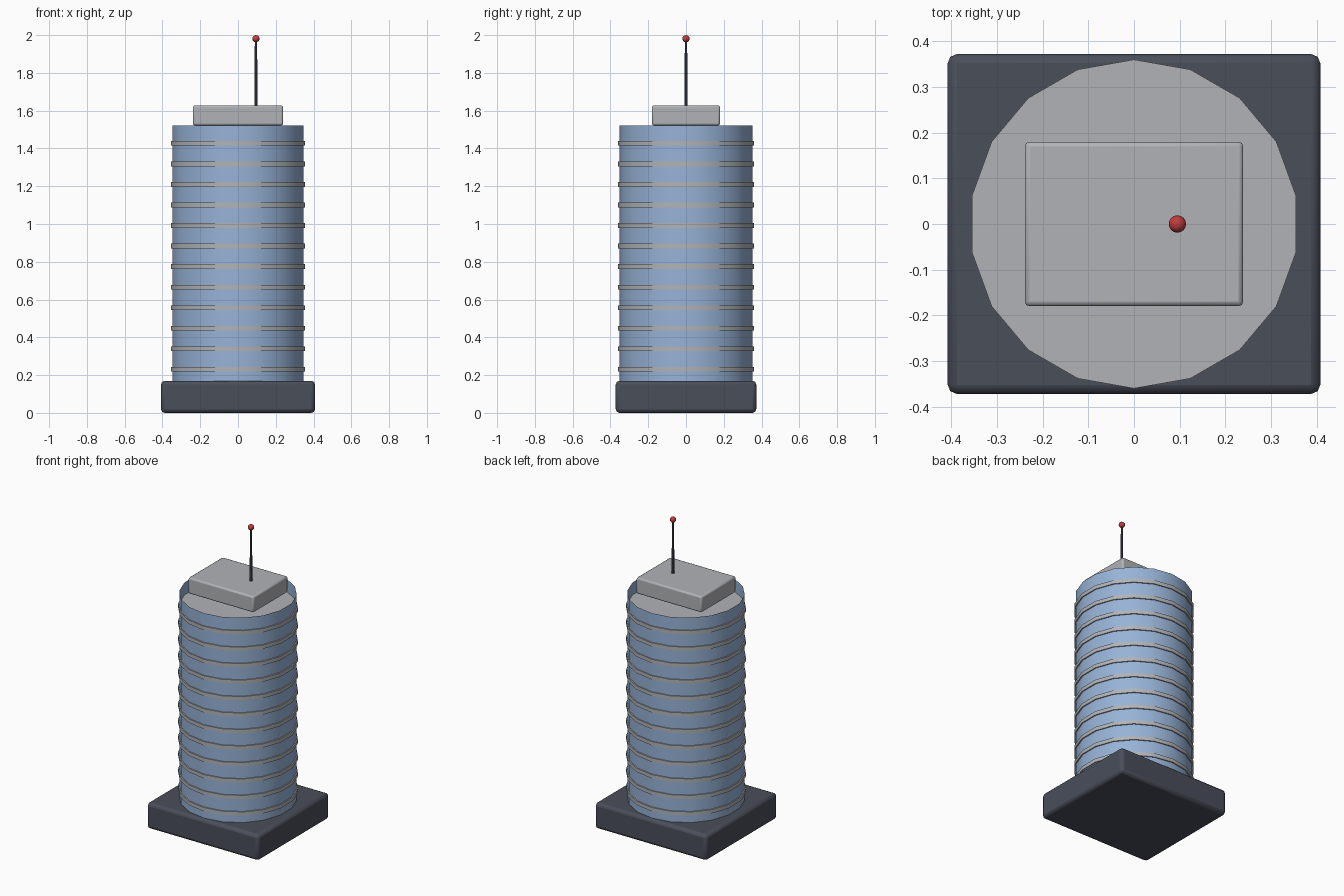
import bpy

cube = bpy.data.objects.get("Cube")
if cube:
    bpy.data.objects.remove(cube, do_unlink=True)


def material(name, rgb):
    mat = bpy.data.materials.new(name)
    mat.use_nodes = True
    colour = (*rgb, 1)
    mat.diffuse_color = colour
    mat.node_tree.nodes["Principled BSDF"].inputs["Base Color"].default_value = colour
    return mat


GLASS = material("blue_glass", (0.31, 0.45, 0.68))
CONCRETE = material("light_grey", (0.44, 0.45, 0.47))
DARK = material("dark_slate", (0.068, 0.077, 0.102))
RED = material("beacon_red", (0.55, 0.045, 0.045))


def finish(name, mat):
    obj = bpy.context.object
    obj.name = name
    obj.data.materials.append(mat)
    bpy.ops.object.shade_smooth_by_angle()
    return obj


def rounded_box(name, size, bottom, bevel, mat):
    bpy.ops.mesh.primitive_cube_add(size=1, location=(0, 0, bottom + size[2] / 2))
    bpy.context.object.scale = size
    bpy.ops.object.transform_apply(location=False, rotation=False, scale=True)
    obj = finish(name, mat)
    mod = obj.modifiers.new("rounded_edges", "BEVEL")
    mod.width = bevel
    mod.segments = 2
    return obj


def drum(name, radius, bottom, top, sides, mat, fill="NGON", tip=None):
    bpy.ops.mesh.primitive_cone_add(
        vertices=sides, radius1=radius, radius2=radius if tip is None else tip,
        depth=top - bottom, end_fill_type=fill, location=(0, 0, (bottom + top) / 2))
    return finish(name, mat)


FLOORS, SIDES = 14, 18
TOP = 1.522
STOREY = TOP / FLOORS
SLAB_R = 0.36

# Base block
rounded_box("base", (0.816, 0.744, 0.17), 0, 0.02, DARK)

# Open glass shell, rising past the top slab as a parapet
drum("glass_wall", SLAB_R * 0.98, 0.002, TOP, SIDES, GLASS, fill="NOTHING")

# Floor slabs, slightly wider than the glass
for i in range(FLOORS):
    z = i * STOREY + 0.001
    drum(f"floor_slab_{i + 1}", SLAB_R, z, z + 0.025, SIDES, CONCRETE)

# Rooftop block
rounded_box("roof_block", (0.478, 0.36, 0.106), TOP, 0.01, CONCRETE)

# Mast with a beacon on its tip
mast = drum("mast", 0.009, 1.62, 1.98, 8, DARK, tip=0.006)
mast.location.x = 0.095
bpy.ops.mesh.primitive_uv_sphere_add(segments=16, ring_count=8, radius=0.019,
                                     location=(0.095, 0, 1.981))
finish("beacon", RED)
